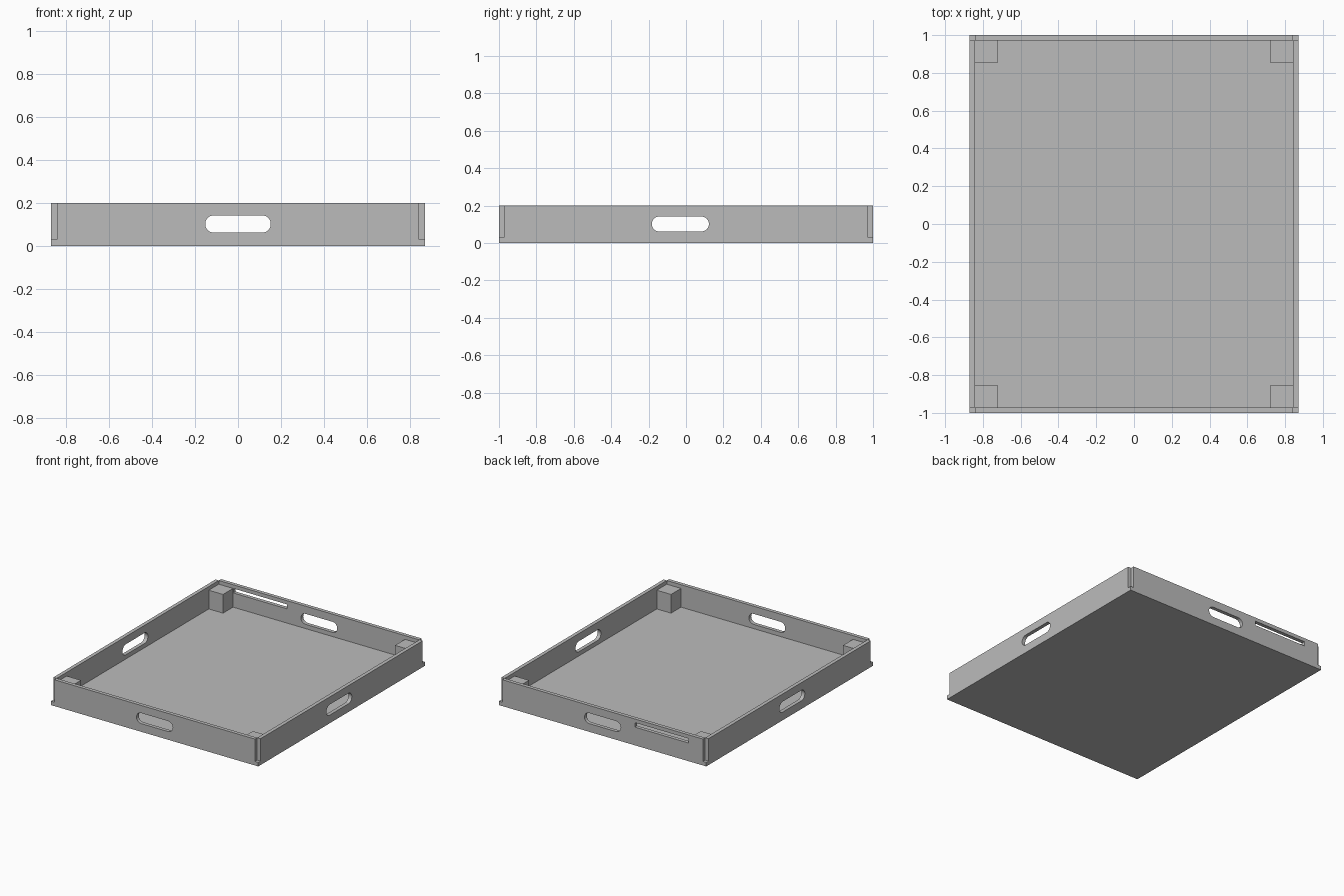
import bpy
import bmesh
import math
from mathutils import Matrix, Vector

if "Cube" in bpy.data.objects:
    bpy.data.objects.remove(bpy.data.objects["Cube"], do_unlink=True)

HALF_X, HALF_Y, HEIGHT = 0.87, 1.0, 0.2
WALL, FLOOR = 0.028, 0.03
POST, POST_TOP = 0.12, 0.172
IN_X, IN_Y = HALF_X - WALL, HALF_Y - WALL

grey = bpy.data.materials.new("plain grey")
grey.use_nodes = True
grey.diffuse_color = (0.5, 0.5, 0.5, 1)
grey.node_tree.nodes["Principled BSDF"].inputs["Base Color"].default_value = (0.5, 0.5, 0.5, 1)


def add_object(name, bm):
    bmesh.ops.recalc_face_normals(bm, faces=bm.faces)
    mesh = bpy.data.meshes.new(name)
    bm.to_mesh(mesh)
    bm.free()
    mesh.materials.append(grey)
    obj = bpy.data.objects.new(name, mesh)
    bpy.context.scene.collection.objects.link(obj)
    return obj


def box(name, low, high):
    low, high = Vector(low), Vector(high)
    bm = bmesh.new()
    bmesh.ops.create_cube(bm, size=1, matrix=Matrix.Translation((low + high) / 2)
                          @ Matrix.Diagonal((*(high - low), 1)))
    return add_object(name, bm)


def rounded_slot(name, centre, length, height, depth, turn):
    """Stadium-shaped prism, long along x before turning about z."""
    radius = height / 2
    bm = bmesh.new()
    ring = []
    for side, start in ((1, -math.pi / 2), (-1, math.pi / 2)):
        for i in range(17):
            a = start + math.pi * i / 16
            ring.append(bm.verts.new((side * (length / 2 - radius) + radius * math.cos(a),
                                      -depth / 2, radius * math.sin(a))))
    face = bm.faces.new(ring)
    out = bmesh.ops.extrude_face_region(bm, geom=[face])
    moved = [g for g in out["geom"] if isinstance(g, bmesh.types.BMVert)]
    bmesh.ops.translate(bm, verts=moved, vec=(0, depth, 0))
    bm.transform(Matrix.Translation(centre) @ Matrix.Rotation(turn, 4, "Z"))
    return add_object(name, bm)


# Tray body with its cavity, hand holes, label slot and corner notches cut away
tray = box("tray_body", (-HALF_X, -HALF_Y, 0), (HALF_X, HALF_Y, HEIGHT))
cutters = [
    box("cavity_cutter", (-IN_X, -IN_Y, FLOOR), (IN_X, IN_Y, 0.4)),
    rounded_slot("end_handle_cutter", (0, 0, 0.102), 0.305, 0.08, 2.4, 0),
    rounded_slot("side_handle_cutter", (0, -0.03, 0.102), 0.305, 0.08, 2.4, math.pi / 2),
    box("label_slot_cutter", (-0.72, 0.9, 0.138), (-0.27, 1.1, 0.172)),
]
gap = 0.0005
for sx in (-1, 1):
    for sy in (-1, 1):
        xs = sorted((sx * (IN_X + gap), sx * (HALF_X + 0.1)))
        ys = sorted((sy * (IN_Y + gap), sy * (HALF_Y + 0.1)))
        cutters.append(box("corner_notch_cutter", (xs[0], ys[0], FLOOR), (xs[1], ys[1], 0.4)))

for cutter in cutters:
    cutter.hide_render = True
    cut = tray.modifiers.new(cutter.name, "BOOLEAN")
    cut.operation = "DIFFERENCE"
    cut.solver = "EXACT"
    cut.object = cutter

# Bake the cuts and drop the cutters
bpy.context.view_layer.update()
evaluated = tray.evaluated_get(bpy.context.evaluated_depsgraph_get())
baked = bpy.data.meshes.new_from_object(evaluated)
tray.modifiers.clear()
tray.data = baked
for cutter in cutters:
    bpy.data.objects.remove(cutter, do_unlink=True)

# Square stacking posts in the inner corners
for sx, side in ((-1, "right"), (1, "left")):
    for sy, end in ((-1, "front"), (1, "back")):
        xs = sorted((sx * IN_X, sx * (IN_X - POST)))
        ys = sorted((sy * IN_Y, sy * (IN_Y - POST)))
        box(f"{end}_{side}_post", (xs[0], ys[0], FLOOR), (xs[1], ys[1], POST_TOP))

# Smooth the rounded hole ends, keep corners crisp
bpy.ops.object.select_all(action="DESELECT")
tray.select_set(True)
bpy.context.view_layer.objects.active = tray
bpy.ops.object.shade_smooth_by_angle(angle=math.radians(30))
